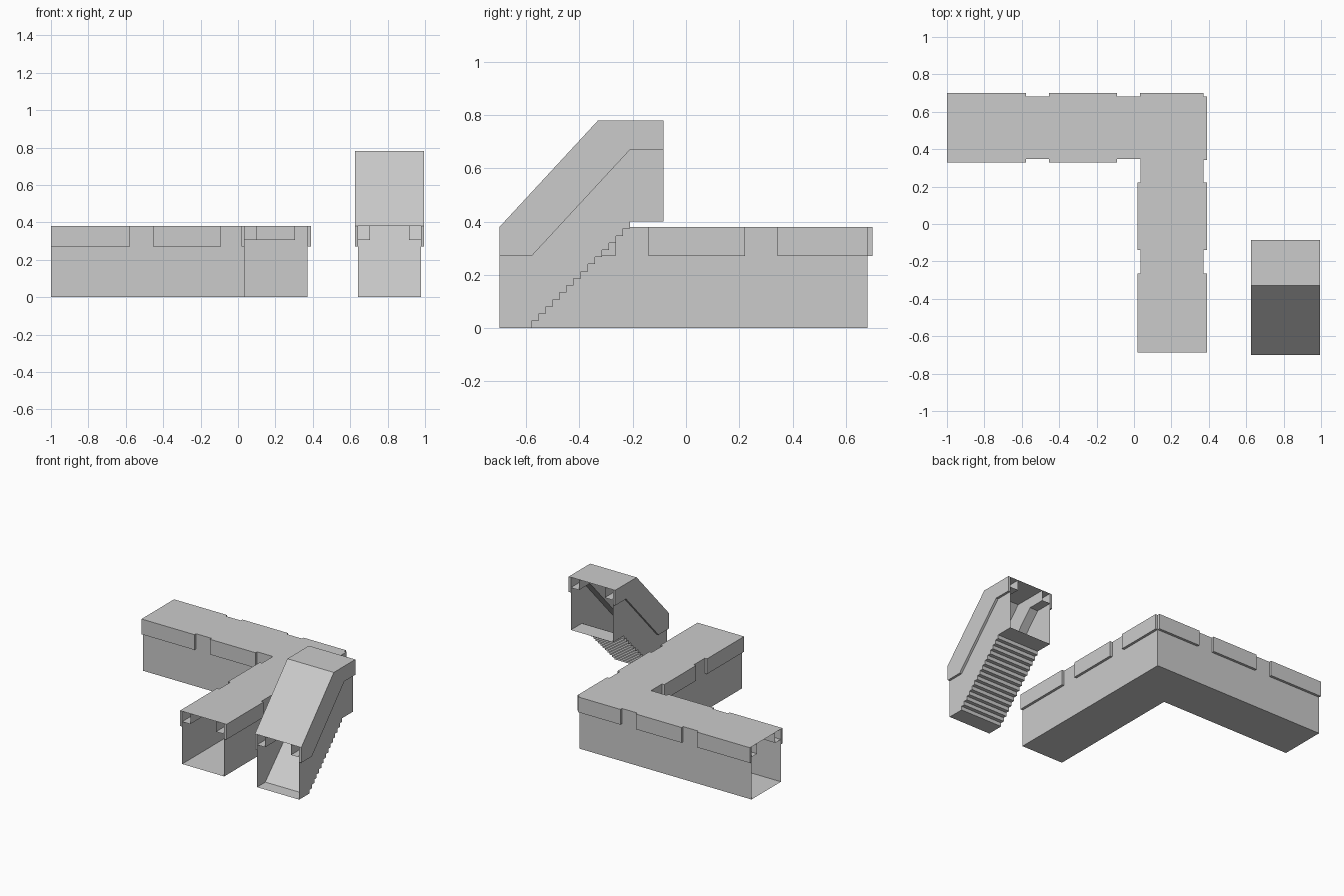
import bpy, bmesh

if "Cube" in bpy.data.objects:
    bpy.data.objects.remove(bpy.data.objects["Cube"])

def make(name, polys):
    """Mesh object from a list of polygons (lists of 3D points), welded."""
    bm = bmesh.new()
    for p in polys:
        bm.faces.new([bm.verts.new(c) for c in p])
    bmesh.ops.remove_doubles(bm, verts=bm.verts, dist=1e-5)
    bmesh.ops.recalc_face_normals(bm, faces=bm.faces)
    me = bpy.data.meshes.new(name)
    bm.to_mesh(me)
    bm.free()
    ob = bpy.data.objects.new(name, me)
    bpy.context.collection.objects.link(ob)
    return ob

def strip(pa, pb):
    """Quads between two matching point paths."""
    return [[pa[i], pa[i + 1], pb[i + 1], pb[i]] for i in range(len(pa) - 1)]

def at_x(profile, x):
    return [(x, y, z) for y, z in profile]

def prism(name, profile, x0, x1):
    a, b = at_x(profile, x0), at_x(profile, x1)
    return make(name, [a, b] + strip(a + a[:1], b + b[:1]))

def box(name, x0, x1, y0, y1, z0, z1):
    return prism(name, [(y0, z0), (y1, z0), (y1, z1), (y0, z1)], x0, x1)

# ---- L-shaped corridor ----
TOP, BAND, DUCT = 0.38, 0.27, 0.305
W, DW, LIP = 0.335, 0.065, 0.018
IX, IY, END = 0.036, 0.347, -0.687

def bend(d, z):
    return [(-1, IY + d, z), (IX + d, IY + d, z), (IX + d, END, z)]

# shell: floor, roof, inner and outer walls, open at both ends
loop = [bend(0, 0), bend(W, 0), bend(W, TOP), bend(0, TOP), bend(0, 0)]
make("corridor_shell", [q for a, b in zip(loop, loop[1:]) for q in strip(a, b)])

# square ducts in the upper corners
for name, wall, side in (("inner", 0, DW), ("outer", W, W - DW)):
    make(f"corridor_{name}_duct",
         strip(bend(wall, DUCT), bend(side, DUCT)) + strip(bend(side, DUCT), bend(side, TOP)))

# raised trim panels along the upper edge
OX, OY = IX + W, IY + W
for i, (a, b) in enumerate([(-1, -0.577), (-0.455, -0.09), (0.033, OX)]):
    box(f"back_trim_{i}", a, b, OY, OY + LIP, BAND, TOP)
    if i < 2:
        box(f"inner_back_trim_{i}", a, b, IY - LIP, IY, BAND, TOP)
for i, (a, b) in enumerate([(END, -0.265), (-0.14, 0.222), (0.343, OY)]):
    box(f"right_trim_{i}", OX, OX + LIP, a, b, BAND, TOP)
    if i < 2:
        box(f"inner_right_trim_{i}", IX - LIP, IX, a, b, BAND, TOP)

# ---- Stair corridor ----
X0, X1 = 0.642, 0.978
F, K, S0, S1 = -0.70, -0.085, -0.58, -0.21
N = 15
run, rise = (S1 - S0) / (N - 1), 0.40 / N
floor = [(F, 0)]
for i in range(N):
    floor += [(S0 + i * run, i * rise), (S0 + i * run, (i + 1) * rise)]
floor.append((K, 0.40))
roof = [(F, 0.38), (-0.33, 0.78), (K, 0.78)]

# side walls, stepped floor and sloping roof
outline = floor + roof[::-1]
make("stair_shell", [at_x(outline, X0), at_x(outline, X1)]
     + strip(at_x(floor, X0), at_x(floor, X1)) + strip(at_x(roof, X0), at_x(roof, X1)))

# smooth ramp laid over the steps
ramp = [(S0 - run, 0.001), (S1, 0.401)]
make("stair_ramp", strip(at_x(ramp, X0), at_x(ramp, X1)))

# trim panels and ducts on both sides
def under(z):
    return [(F, z), (S0, z), (S1, z + 0.40), (K, z + 0.40)]

for name, wall, s in (("left", X0, 1), ("right", X1, -1)):
    prism(f"stair_{name}_trim", under(BAND) + roof[::-1], wall - s * 0.017, wall)
    inner = wall + s * DW
    make(f"stair_{name}_duct", [at_x(under(DUCT) + roof[::-1], inner)]
         + strip(at_x(under(DUCT), wall), at_x(under(DUCT), inner)))
